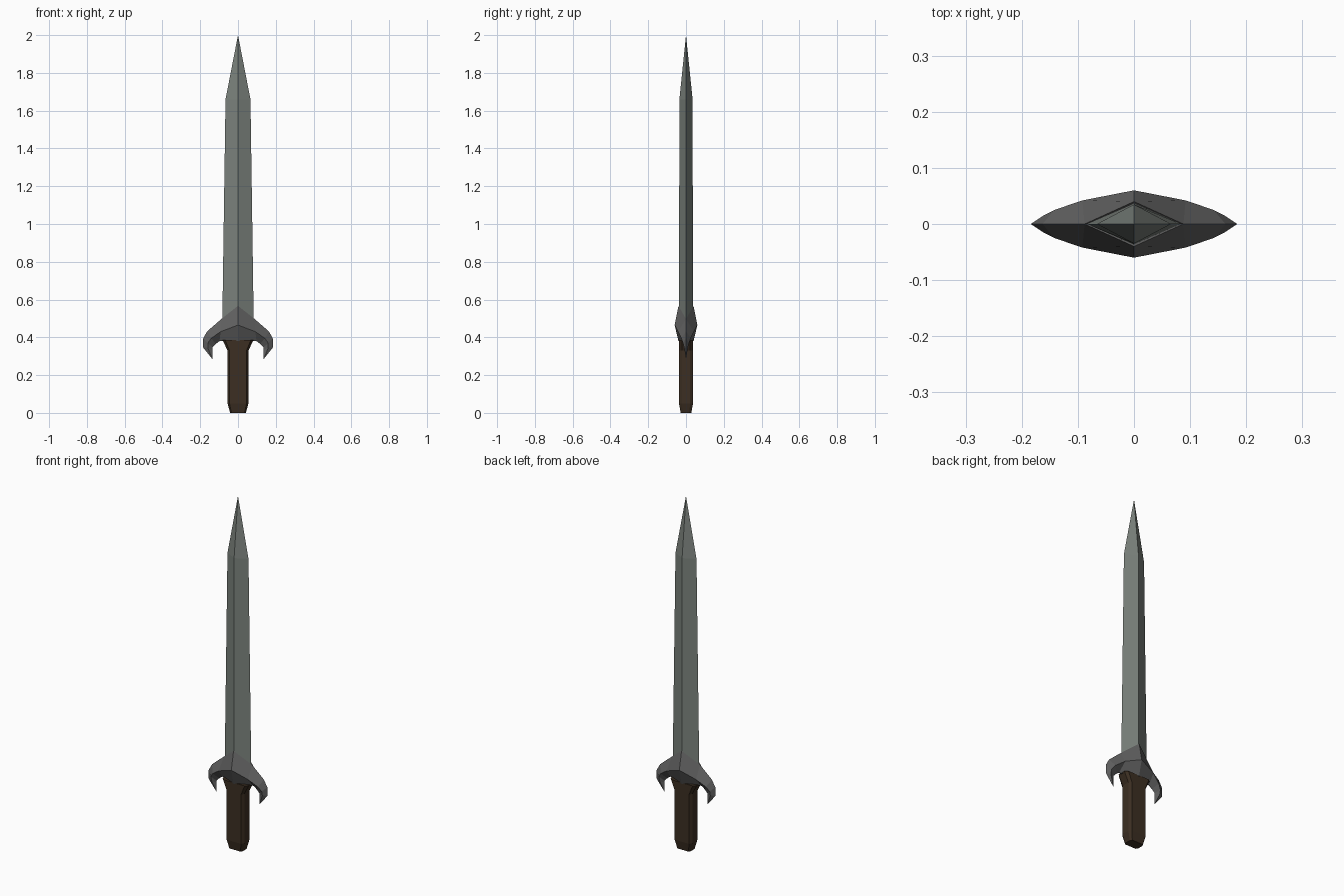
import bpy, bmesh

if "Cube" in bpy.data.objects:
    bpy.data.objects.remove(bpy.data.objects["Cube"])


def material(name, rgb):
    m = bpy.data.materials.new(name)
    m.diffuse_color = (*rgb, 1)
    m.use_nodes = True
    m.node_tree.nodes["Principled BSDF"].inputs["Base Color"].default_value = m.diffuse_color
    return m


def make_object(name, bm, mat):
    bmesh.ops.remove_doubles(bm, verts=bm.verts, dist=0.0005)
    bmesh.ops.recalc_face_normals(bm, faces=bm.faces)
    me = bpy.data.meshes.new(name)
    bm.to_mesh(me)
    bm.free()
    me.materials.append(mat)
    ob = bpy.data.objects.new(name, me)
    bpy.context.collection.objects.link(ob)
    return ob


def loft(name, rings, mat):
    """Skin closed rings of points and cap both ends."""
    bm = bmesh.new()
    rows = [[bm.verts.new(p) for p in r] for r in rings]
    n = len(rows[0])
    for a, b in zip(rows, rows[1:]):
        for i in range(n):
            j = (i + 1) % n
            bm.faces.new((a[i], a[j], b[j], b[i]))
    bm.faces.new(rows[0])
    if len({p for p in rings[-1]}) > 1:
        bm.faces.new(rows[-1])
    return make_object(name, bm, mat)


def diamond(w, d, z):
    return [(w, 0, z), (0, d, z), (-w, 0, z), (0, -d, z)]


def octagon(w, d, z):
    a, b = w * 0.82, d * 0.6
    return [(w, -b, z), (w, b, z), (a, d, z), (-a, d, z),
            (-w, b, z), (-w, -b, z), (-a, -d, z), (a, -d, z)]


steel = material("blade_steel", (0.20, 0.225, 0.205))
iron = material("guard_iron", (0.12, 0.12, 0.12))
wood = material("handle_wood", (0.045, 0.028, 0.016))

# Blade: diamond section tapering to a point
loft("blade", [diamond(0.084, 0.037, 0.42), diamond(0.066, 0.035, 1.66),
               diamond(0, 0, 2.0)], steel)

# Handle: chamfered grip flaring out below the guard
loft("handle", [octagon(0.042, 0.028, 0), octagon(0.055, 0.037, 0.05),
                octagon(0.055, 0.037, 0.33), octagon(0.082, 0.037, 0.385)], wood)

# Guard: one quarter as stations of (top, ridge, bottom), mirrored in x and y
stations = [
    [(0, -0.04, 0.567), (0, -0.06, 0.465), (0, -0.04, 0.38)],
    [(0.088, 0, 0.497), (0.092, -0.042, 0.43), (0.098, 0, 0.38)],
    [(0.163, 0, 0.432), (0.142, -0.025, 0.395), (0.118, 0, 0.365)],
    [(0.184, 0, 0.395), (0.160, -0.016, 0.37), (0.135, 0, 0.347)],
    [(0.184, 0, 0.345), (0.160, -0.010, 0.345), (0.136, 0, 0.335)],
    [(0.136, 0, 0.285)] * 3,
]
bm = bmesh.new()
rows = [[bm.verts.new(p) for p in s] for s in stations]
for a, b in zip(rows, rows[1:]):
    for i in range(2):
        bm.faces.new((a[i], a[i + 1], b[i + 1], b[i]))
# Underside and top closing triangles
for k, z in ((0, 0.5), (2, 0.38)):
    bm.faces.new((bm.verts.new((0, 0, z)), rows[0][k], rows[1][k]))
guard = make_object("guard", bm, iron)
mir = guard.modifiers.new("mirror", 'MIRROR')
mir.use_axis = (True, True, False)
